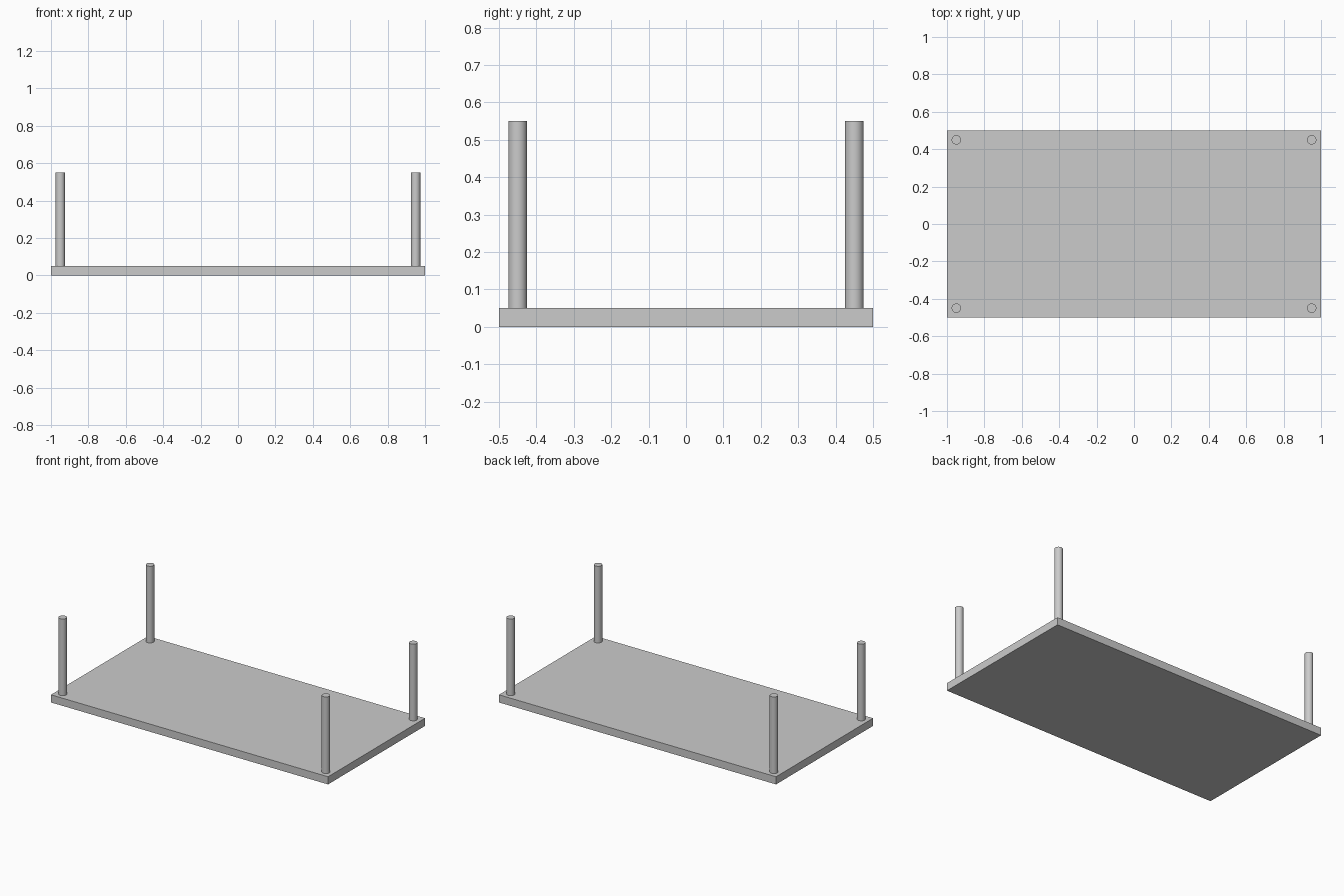
import bpy
from math import radians

if "Cube" in bpy.data.objects:
    bpy.data.objects.remove(bpy.data.objects["Cube"])

TOP_T = 0.05      # slab thickness
LEG_H = 0.50      # leg height above the slab
LEG_R = 0.025     # leg radius

# Flat slab resting on the ground
bpy.ops.mesh.primitive_cube_add(size=1, location=(0, 0, TOP_T / 2))
slab = bpy.context.object
slab.name = "table_top"
slab.scale = (2.0, 1.0, TOP_T)
bpy.ops.object.transform_apply(location=False, rotation=False, scale=True)


def add_leg(name, x, y):
    bpy.ops.mesh.primitive_cylinder_add(
        vertices=32, radius=LEG_R, depth=LEG_H,
        location=(x, y, TOP_T + LEG_H / 2))
    bpy.context.object.name = name
    bpy.ops.object.shade_smooth_by_angle(angle=radians(30))


# Four round legs standing up at the corners
for side, x in (("left", -0.95), ("right", 0.95)):
    for end, y in (("front", -0.45), ("back", 0.45)):
        add_leg(f"{end}_{side}_leg", x, y)
